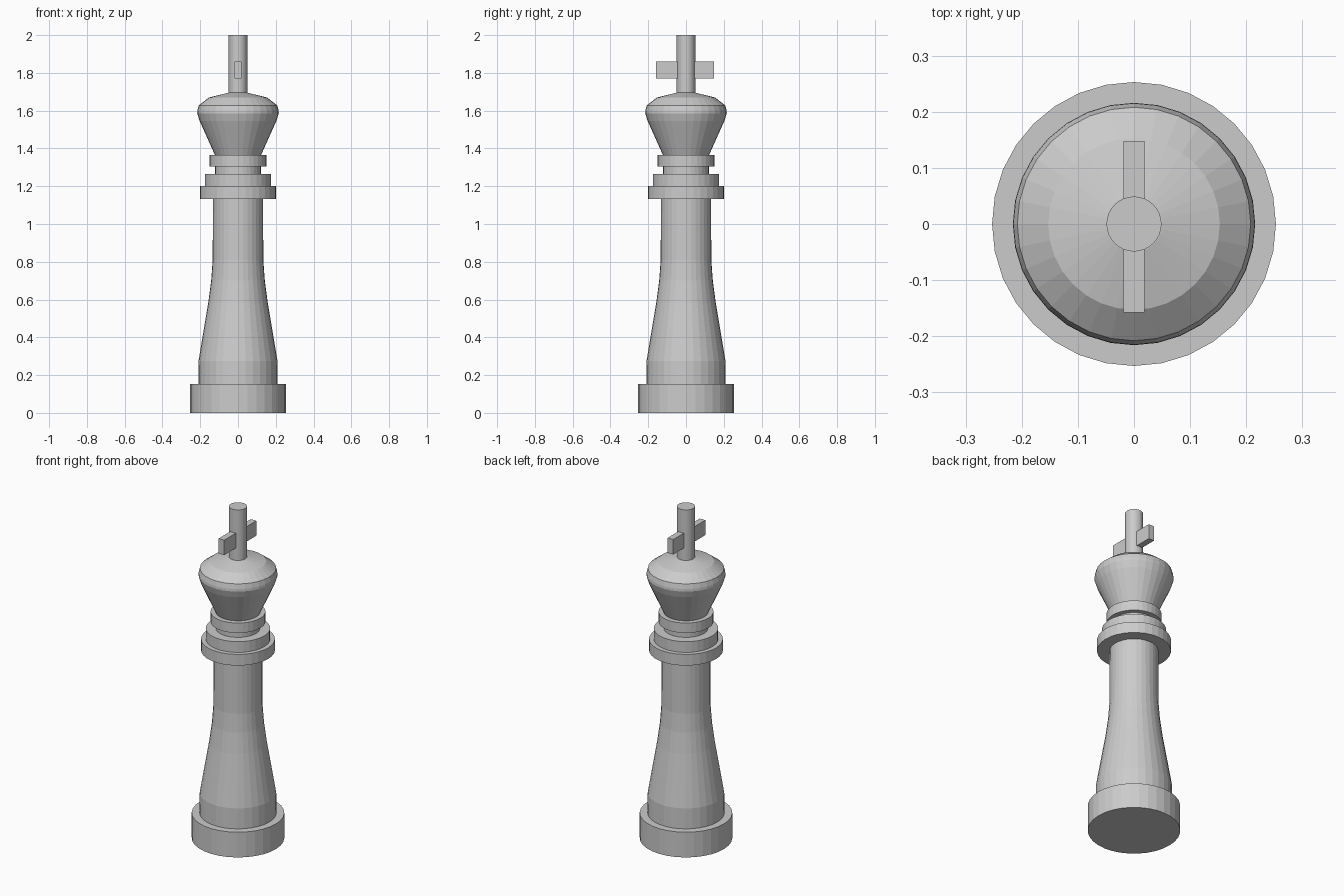
import bpy, bmesh, math

if "Cube" in bpy.data.objects:
    bpy.data.objects.remove(bpy.data.objects["Cube"])

SIDES = 32


def lathe(name, profile):
    """Closed, flat-faced solid of revolution from (radius, z) points."""
    bm = bmesh.new()
    rings = []
    for r, z in profile:
        rings.append([bm.verts.new((r * math.cos(2 * math.pi * i / SIDES),
                                    r * math.sin(2 * math.pi * i / SIDES), z))
                      for i in range(SIDES)])
    for low, high in zip(rings, rings[1:]):
        for i in range(SIDES):
            j = (i + 1) % SIDES
            bm.faces.new((low[i], low[j], high[j], high[i]))
    bm.faces.new(rings[0][::-1])
    bm.faces.new(rings[-1])
    mesh = bpy.data.meshes.new(name)
    bm.to_mesh(mesh)
    bm.free()
    obj = bpy.data.objects.new(name, mesh)
    bpy.context.collection.objects.link(obj)
    return obj


# Round foot
lathe("base", [(0.253, 0), (0.253, 0.152)])

# Flared column
lathe("column", [(0.21, 0.152), (0.209, 0.275), (0.18, 0.45), (0.158, 0.58),
                 (0.142, 0.70), (0.134, 0.81), (0.133, 1.133)])

# Stepped collar
lathe("collar", [(0.202, 1.133), (0.202, 1.2), (0.176, 1.2), (0.176, 1.265),
                 (0.121, 1.265), (0.121, 1.305), (0.15, 1.305), (0.15, 1.365)])

# Flared head with domed top
lathe("head", [(0.122, 1.365), (0.203, 1.545), (0.216, 1.585), (0.215, 1.6),
               (0.208, 1.628), (0.153, 1.67), (0.05, 1.695)])

# Cross upright
lathe("cross_upright", [(0.049, 1.695), (0.049, 2.0)])

# Cross bar, running front to back
bpy.ops.mesh.primitive_cube_add(size=1, location=(0, -0.005, 1.815))
bar = bpy.context.object
bar.name = "cross_bar"
bar.scale = (0.037, 0.306, 0.09)
